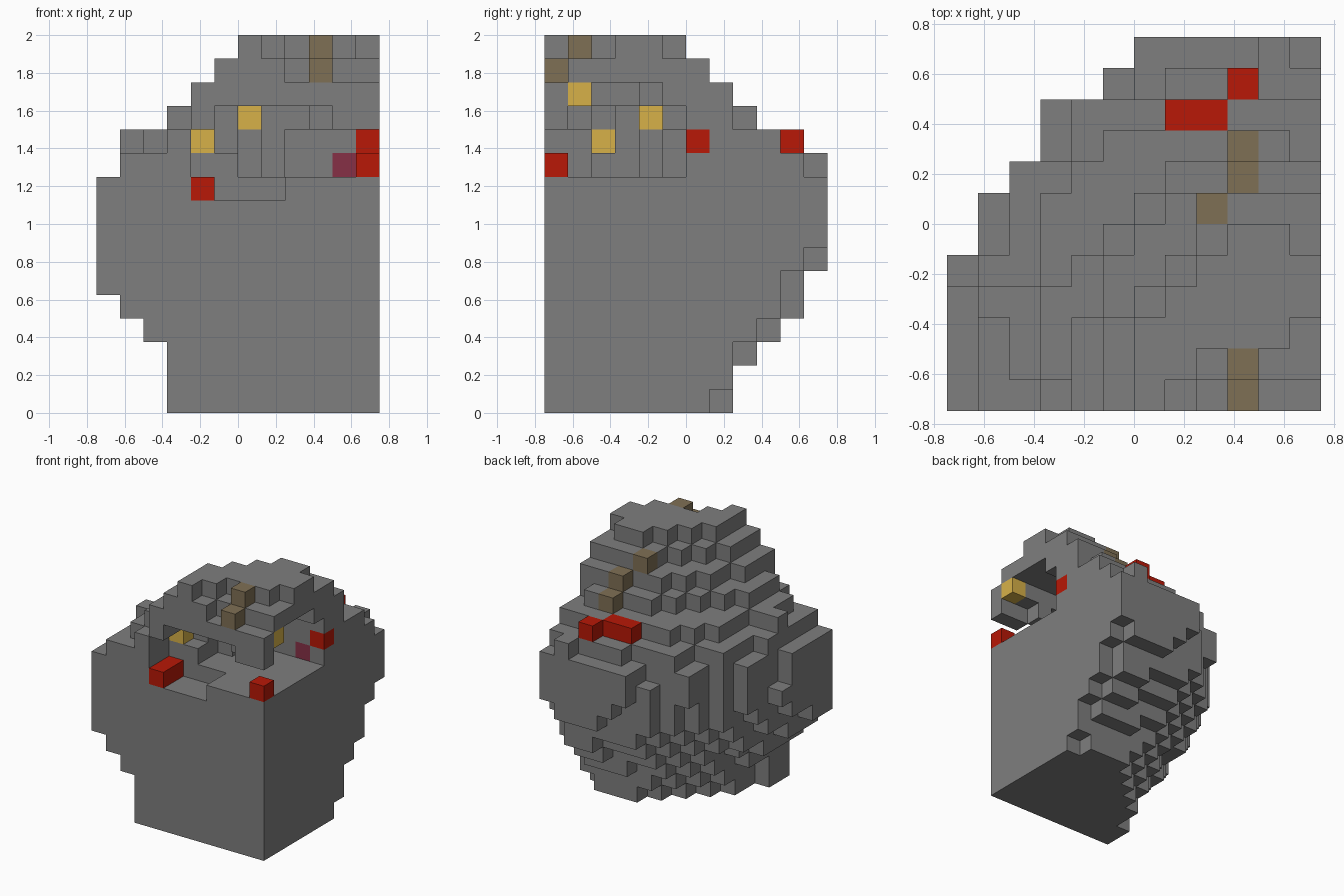
import bpy
import bmesh
import random
from mathutils import Vector

random.seed(4)
cube = bpy.data.objects.get("Cube")
if cube:
    bpy.data.objects.remove(cube)

CELL = 0.125
COLS, LAYERS = 12, 16
ORIGIN = Vector((-0.75, -0.75, 0))

# Outer radius of each layer, in cells, about the sharp front corner
RADII = [8.2, 8.9, 9.2, 10.2, 11.0, 11.7, 12.2, 12.5, 12.5, 12.5, 11.8, 10.8, 8.95, 8.0, 7.0, 6.1]
# Left and back limits of each layer, in cells
LEFT = [9, 9, 9, 10, 11, 12, 12, 12, 12, 12, 11, 11, 9, 8, 7, 6]
BACK = [8, 9, 9, 10, 11, 11, 12, 12, 12, 12, 12, 11, 9, 8, 7, 6]
# Layers that keep their full depth along the +x side
FULL_SIDE = (7, 8, 9, 13, 14)
# Left edge columns whose top layer runs from a given row back to row 3
LEDGES = {(0, 9): 0, (1, 11): 3, (2, 11): 1, (3, 12): 1}
# Cave half-axes for each hollow layer
CAVE = {10: (7.8, 6.2), 11: (7.8, 6.2), 12: (7.4, 6.2), 13: (5.0, 5.0)}

MINERALS = {
    "red": [(11, 0, 10), (4, 0, 9), (4, 1, 9), (11, 6, 11), (7, 9, 11), (8, 9, 11), (9, 10, 11)],
    "yellow": [(4, 2, 11), (6, 4, 12), (11, 1, 13)],
    "brown": [(9, 0, 14), (9, 1, 15), (8, 6, 14), (9, 7, 13), (9, 8, 12)],
    "purple": [(10, 6, 10)],
}
COLORS = {
    "grey": (0.21, 0.21, 0.21),
    "red": (0.48, 0.009, 0.002),
    "yellow": (0.68, 0.44, 0.066),
    "brown": (0.212, 0.16, 0.09),
    "purple": (0.24, 0.03, 0.062),
}


def material(name, rgb):
    mat = bpy.data.materials.new(name)
    mat.use_nodes = True
    mat.diffuse_color = (*rgb, 1)
    mat.node_tree.nodes["Principled BSDF"].inputs["Base Color"].default_value = (*rgb, 1)
    return mat


def in_cave(i, j, k):
    if k == 9:  # shallow pit in the cave floor
        return 5 <= i <= 7 and j <= 1
    if k not in CAVE:
        return False
    if k == 10 and i < 6 and j >= 2:  # ledge at the left of the floor
        return False
    if k >= 12 and j == 0 and (k == 13 or i >= 10):  # hanging front lip
        return False
    if k == 13 and j < 2 or (i, j, k) == (9, 1, 12):
        return False
    a, b = CAVE[k]
    return ((COLS - i - 0.5) / a) ** 2 + ((j + 0.5) / b) ** 2 < 1


def above_roof(i, j, k):
    # The roof steps down toward the front corner
    if k == 15:
        return j < (0 if i <= 6 else 1 if i == 7 else 2 if i <= 10 else 3)
    return k == 14 and j == 0 and i >= 8


def is_rock(i, j, k):
    u, v = COLS - i - 0.5, j + 0.5
    jitter = 0.35 if k < 12 else 0.05
    radius = min(RADII[k] + random.uniform(-jitter, jitter), 12.7)
    back = BACK[k] - (1 if i == COLS - 1 and k not in FULL_SIDE else 0)
    if (i, k) in LEDGES:
        return LEDGES[i, k] <= j <= 3
    foot = k < 3 and j < 2  # the foot keeps its full width at the front
    inside = (foot or (u * u + v * v) ** 0.5 < radius) and u < LEFT[k] and v < back
    return inside and not (in_cave(i, j, k) or above_roof(i, j, k))


rock = {(i, j, k) for i in range(COLS) for j in range(COLS) for k in range(LAYERS)
        if is_rock(i, j, k)}
# Two knobs on the widest layers of the rounded back
rock |= {(i, j, k) for i, j in ((3, 9), (6, 11)) for k in (8, 9)}
# Keep the red outcrop on the back clear of rock on its +x side
rock.discard((10, 10, 11))
minerals = {c for cells in MINERALS.values() for c in cells}
rock -= minerals
occupied = rock | minerals


def block_object(name, cells, mat):
    """Make the exposed faces of a group of cells as one welded mesh."""
    bm = bmesh.new()
    corners = {}

    def vert(p):
        key = tuple(round(c) for c in p)
        if key not in corners:
            corners[key] = bm.verts.new(ORIGIN + Vector(key) * CELL)
        return corners[key]

    for cell in sorted(cells):
        center = Vector(cell) + Vector((0.5, 0.5, 0.5))
        for axis in range(3):
            for sign in (-1, 1):
                n = Vector((0, 0, 0))
                n[axis] = sign
                if tuple(int(c) for c in Vector(cell) + n) in occupied:
                    continue
                s = Vector((0, 0, 0))
                s[(axis + 1) % 3] = 1
                t = n.cross(s)
                bm.faces.new([vert(center + (n + s * a + t * b) / 2)
                              for a, b in ((-1, -1), (1, -1), (1, 1), (-1, 1))])
    mesh = bpy.data.meshes.new(name)
    bm.to_mesh(mesh)
    bm.free()
    mesh.materials.append(mat)
    obj = bpy.data.objects.new(name, mesh)
    bpy.context.collection.objects.link(obj)


mats = {name: material(name + "_stone", rgb) for name, rgb in COLORS.items()}

# Solid lower rock, cave walls and domed roof
block_object("rock_base", {c for c in rock if c[2] < 10}, mats["grey"])
block_object("cave_walls", {c for c in rock if 10 <= c[2] < 13}, mats["grey"])
block_object("cave_roof", {c for c in rock if c[2] >= 13}, mats["grey"])

# Coloured mineral blocks set in the rock
for name, cells in MINERALS.items():
    block_object(name + "_mineral_blocks", cells, mats[name])
